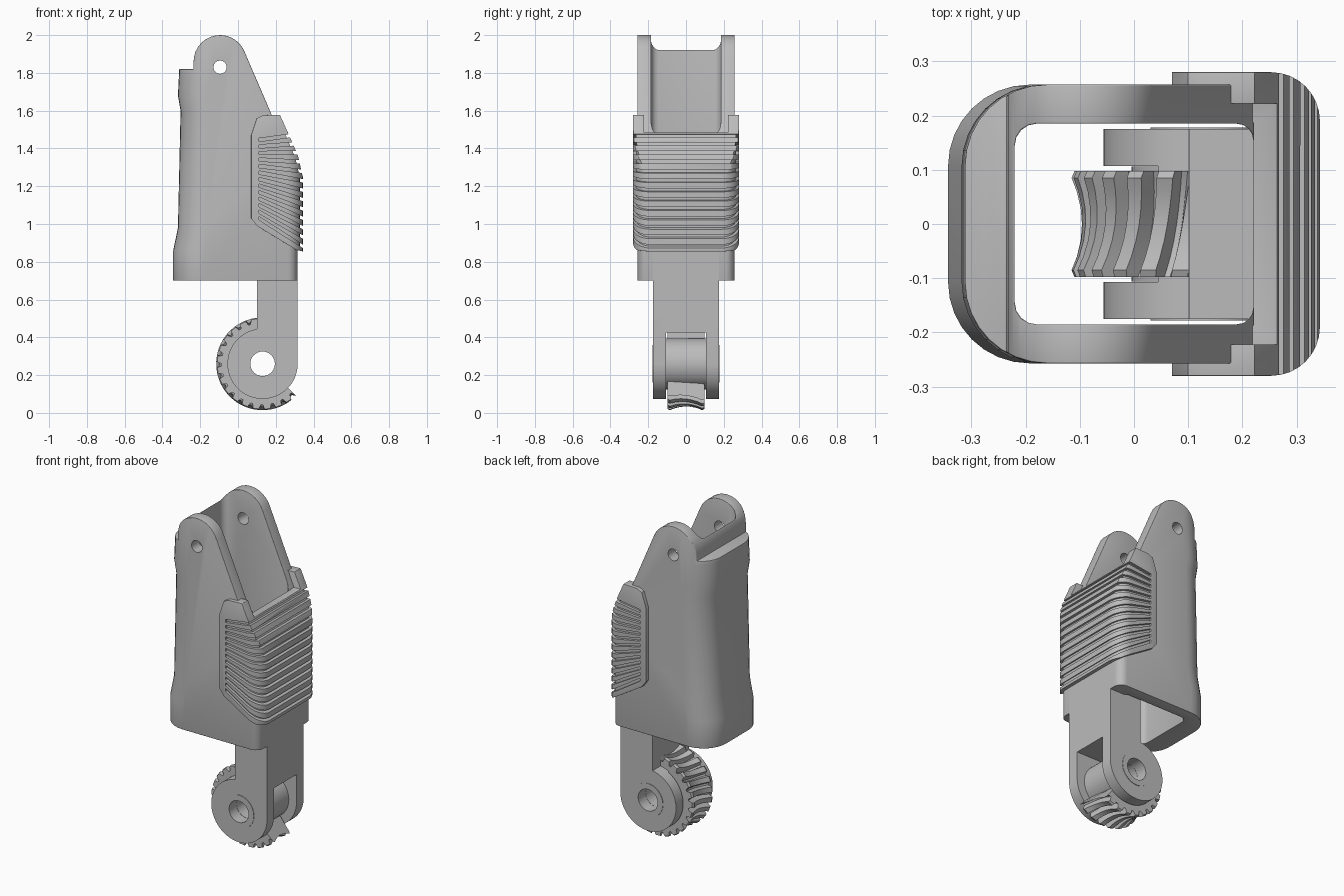
import bpy, bmesh, math
from math import sin, cos, radians, pi

if "Cube" in bpy.data.objects:
    bpy.data.objects.remove(bpy.data.objects["Cube"])

grey = bpy.data.materials.new("plain grey")
grey.diffuse_color = (0.5, 0.5, 0.5, 1)
grey.use_nodes = True
grey.node_tree.nodes["Principled BSDF"].inputs["Base Color"].default_value = grey.diffuse_color


def make(name, verts, faces):
    me = bpy.data.meshes.new(name)
    me.from_pydata(verts, [], faces)
    bm = bmesh.new()
    bm.from_mesh(me)
    bmesh.ops.recalc_face_normals(bm, faces=bm.faces)
    bm.to_mesh(me)
    bm.free()
    ob = bpy.data.objects.new(name, me)
    bpy.context.collection.objects.link(ob)
    me.materials.append(grey)
    return ob


def loft(name, rings):
    """Closed rings joined into a capped solid."""
    n, m = len(rings[0]), len(rings)
    faces = [(i * n + j, i * n + (j + 1) % n, (i + 1) * n + (j + 1) % n, (i + 1) * n + j)
             for i in range(m - 1) for j in range(n)]
    faces += [tuple(range(n)), tuple(range((m - 1) * n, m * n))]
    return make(name, [v for r in rings for v in r], faces)


def prism_y(name, pts, y0, y1):
    return loft(name, [[(x, y, z) for x, z in pts] for y in (y0, y1)])


def prism_z(name, pts, z0, z1):
    return loft(name, [[(x, y, z) for x, y in pts] for z in (z0, z1)])


def box(name, x0, x1, y0, y1, z0, z1):
    return prism_y(name, [(x0, z0), (x1, z0), (x1, z1), (x0, z1)], y0, y1)


def arc(cx, cy, r, a0, a1, n):
    return [(cx + r * cos(radians(a0 + (a1 - a0) * i / n)),
             cy + r * sin(radians(a0 + (a1 - a0) * i / n))) for i in range(n + 1)]


def cyl(name, x, z, r, y0, y1, n=40):
    return prism_y(name, arc(x, z, r, 0, 360, n)[:-1], y0, y1)


def rounded(x0, x1, hy, rb, rf, n=8):
    """Plan outline with back corner radius rb and front corner radius rf."""
    return (arc(x1 - rf, hy - rf, rf, 0, 90, n) + arc(x0 + rb, hy - rb, rb, 90, 180, n)
            + arc(x0 + rb, rb - hy, rb, 180, 270, n) + arc(x1 - rf, rf - hy, rf, 270, 360, n))


def apply(ob, mod):
    bpy.context.view_layer.objects.active = ob
    bpy.ops.object.modifier_apply(modifier=mod.name)


def cut(ob, other, op='DIFFERENCE', keep=False):
    m = ob.modifiers.new("cut", 'BOOLEAN')
    m.operation, m.object, m.solver = op, other, 'EXACT'
    apply(ob, m)
    if not keep:
        bpy.data.objects.remove(other)


def bevel(ob, width, seg=3, angle=40):
    bm = bmesh.new()
    bm.from_mesh(ob.data)
    bmesh.ops.remove_doubles(bm, verts=bm.verts, dist=0.0015)
    bmesh.ops.dissolve_limit(bm, angle_limit=radians(1), verts=bm.verts, edges=bm.edges)
    bm.to_mesh(ob.data)
    bm.free()
    m = ob.modifiers.new("round", 'BEVEL')
    m.width, m.segments, m.limit_method, m.angle_limit = width, seg, 'ANGLE', radians(angle)
    apply(ob, m)


def smooth(ob, angle=35):
    bpy.ops.object.select_all(action='DESELECT')
    ob.select_set(True)
    bpy.context.view_layer.objects.active = ob
    bpy.ops.object.shade_smooth_by_angle(angle=radians(angle))


# Hollow shell with a flared foot and two ears
back = [(0.70, -.343), (0.86, -.343), (0.92, -.33), (0.98, -.318), (1.3, -.31),
        (1.6, -.304), (1.68, -.318), (1.8, -.312), (2.05, -.31)]
shell = loft("shell", [[(x, y, z) for x, y in rounded(xb, .315, .257, .15, .05)] for z, xb in back])
side = ([(-.4, .6), (.4, .6), (.4, 1.08), (.315, 1.26)] + arc(-.095, 1.86, .14, 20, 180, 14)
        + [(-.235, 1.82), (-.4, 1.82)])
cut(shell, prism_y("side_cutter", side, -.4, .4), 'INTERSECT')
cut(shell, prism_z("hollow_cutter", rounded(-.22, .22, .185, .04, .03, 4), .5, 2.2))
bevel(shell, .024)
cut(shell, cyl("pin_cutter", -.095, 1.83, .035, -.5, .5, 28))
smooth(shell)

# Ribbed grip pad wrapped round the front
pad_side = [(.07, 1.03), (.10, .99), (.31, .862), (.343, .855), (.343, 1.25), (.318, 1.36),
            (.275, 1.46), (.222, 1.578), (.13, 1.575), (.10, 1.56), (.07, 1.47)]
pad = prism_y("grip_pad", pad_side, -.28, .28)
cut(pad, prism_z("plan_cutter", rounded(-.2, .343, .28, .05, .09), .5, 1.9), 'INTERSECT')
cut(pad, box("inner_cutter", -.1, .22, -.187, .187, .5, 2))
cut(pad, box("top_cutter", -.1, .5, -.222, .222, 1.485, 2))
bevel(pad, .013, 3, 45)

# Fanned grooves that only bite into the pad surface
core_side = [(0, .7), (.327, .7), (.327, 1.25), (.302, 1.355), (.259, 1.455), (.19, 1.62), (0, 1.62)]
core = prism_y("core_cutter", core_side, -.264, .264)
cut(core, prism_z("core_plan", rounded(-.2, .327, .264, .05, .075), .5, 1.9), 'INTERSECT')
for i in range(13):
    t = i / 12
    za, zb = 1.445 - .415 * t, 1.475 - .585 * t
    zc = zb + (zb - za) * .25
    h = .009
    slab = prism_y("groove_cutter", [(.112, za - h), (.385, zc - h), (.385, zc + h), (.112, za + h)], -.4, .4)
    cut(slab, core, 'DIFFERENCE', True)
    cut(pad, slab)
bpy.data.objects.remove(core)
smooth(pad)

# Forked arm below the shell
CX, CZ = .13, .26
arm = prism_y("forked_arm", arc(CX, CZ, .186, 99, 360, 48) + [(.316, 1.0), (.101, 1.0)], -.175, .175)
cut(arm, box("slot_cutter", -.3, .6, -.107, .107, -.1, .425))
cut(arm, cyl("axle_cutter", CX, CZ, .065, -.5, .5))
smooth(arm, 30)

# Hub between the fork sides, and thin bosses on their outer faces
for name, r, y0, y1 in (("hub", .135, -.106, .106), ("boss_front", .1, -.178, -.17),
                        ("boss_back", .1, .17, .178)):
    ob = cyl(name, CX, CZ, r, y0, y1, 48)
    cut(ob, cyl("axle_cutter", CX, CZ, .065, -.5, .5))
    smooth(ob, 30)

# Worm wheel sector with slanted, hollow-faced teeth
TEETH, A0, A1 = 15, 93, 312
ys = [-.098, -.085, -.06, -.03, 0, .03, .06, .085, .098]
rings = []
for i in range(TEETH):
    for f, tip in ((0, 1), (.5, 1), (.66, 0), (.86, 0)):
        rings.append(((i + f) / TEETH, tip))
rings.append((1, 1))
sections = []
for t, tip in rings:
    row = [(-.098, .12)]
    for y in ys:
        hollow = .026 * (1 - (y / .098) ** 2)
        chamfer = .012 if abs(y) > .09 else 0
        row.append((y, (.252 - hollow - chamfer) if tip else .217 - hollow))
    row.append((.098, .12))
    sec = []
    for y, r in row:
        a = radians(A0 + (A1 - A0) * t - 45 * y)
        sec.append((CX + r * cos(a), y, CZ + r * sin(a)))
    sections.append(sec)
wheel = loft("worm_wheel", sections)
smooth(wheel, 25)
